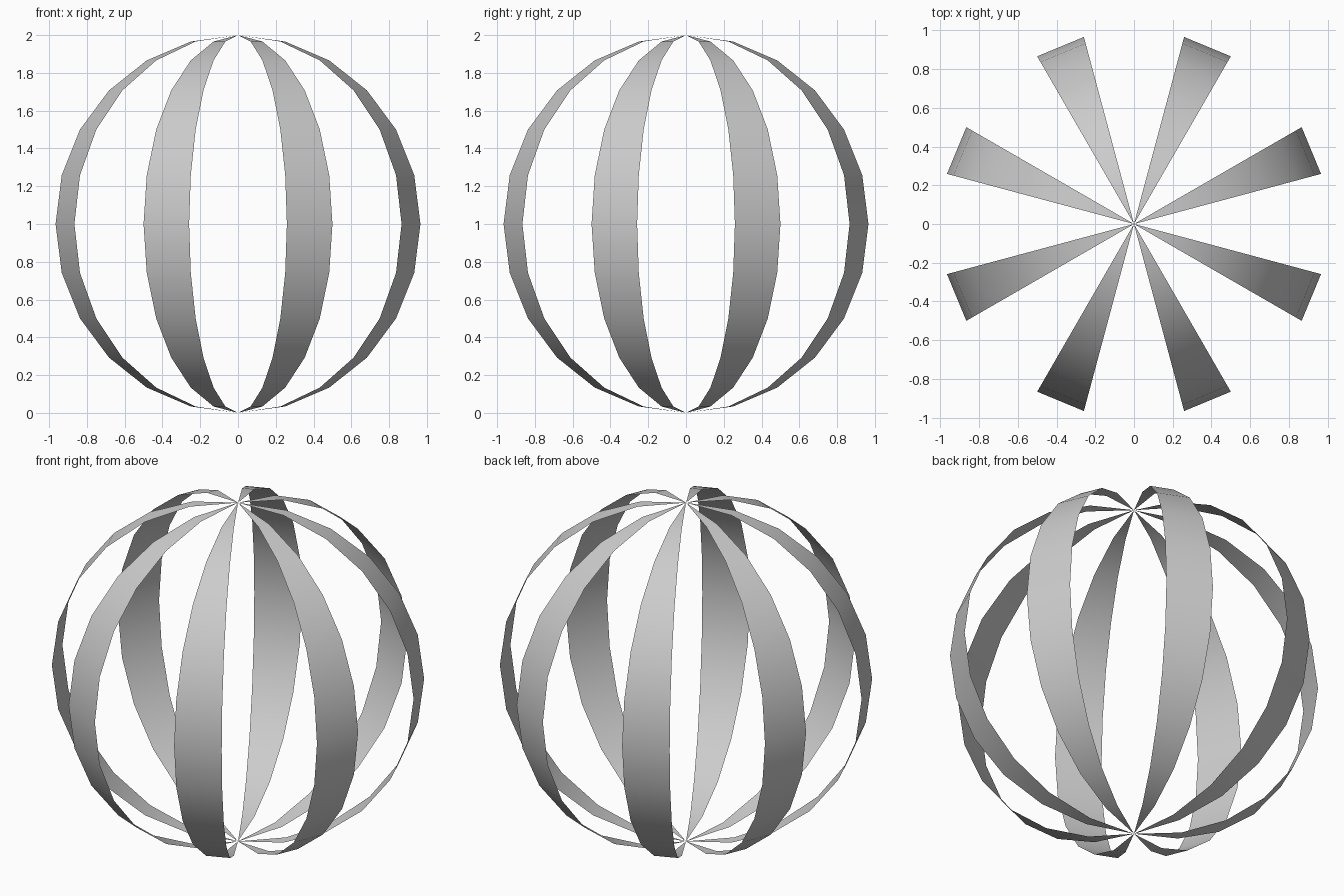
import bpy
import bmesh
import math

cube = bpy.data.objects.get("Cube")
if cube:
    bpy.data.objects.remove(cube, do_unlink=True)

SEGMENTS, RINGS = 24, 12

grey = bpy.data.materials.new("light grey")
grey.use_nodes = True
colour = (0.6, 0.6, 0.6, 1)
grey.diffuse_color = colour
grey.node_tree.nodes["Principled BSDF"].inputs["Base Color"].default_value = colour

# Sphere standing on the ground
bm = bmesh.new()
bmesh.ops.create_uvsphere(bm, u_segments=SEGMENTS, v_segments=RINGS, radius=1)


# Keep every third gore, leaving eight curved ribbons joined at the poles
def gore(face):
    c = face.calc_center_median()
    return int((math.atan2(c.y, c.x) % math.tau) / math.tau * SEGMENTS)


spare = [f for f in bm.faces if gore(f) % 3 != 1]
bmesh.ops.delete(bm, geom=spare, context="FACES")
bmesh.ops.translate(bm, verts=bm.verts, vec=(0, 0, 1))
for f in bm.faces:
    f.smooth = True

mesh = bpy.data.meshes.new("ribbon_sphere")
bm.to_mesh(mesh)
bm.free()
mesh.materials.append(grey)
bpy.context.collection.objects.link(bpy.data.objects.new("ribbon_sphere", mesh))
